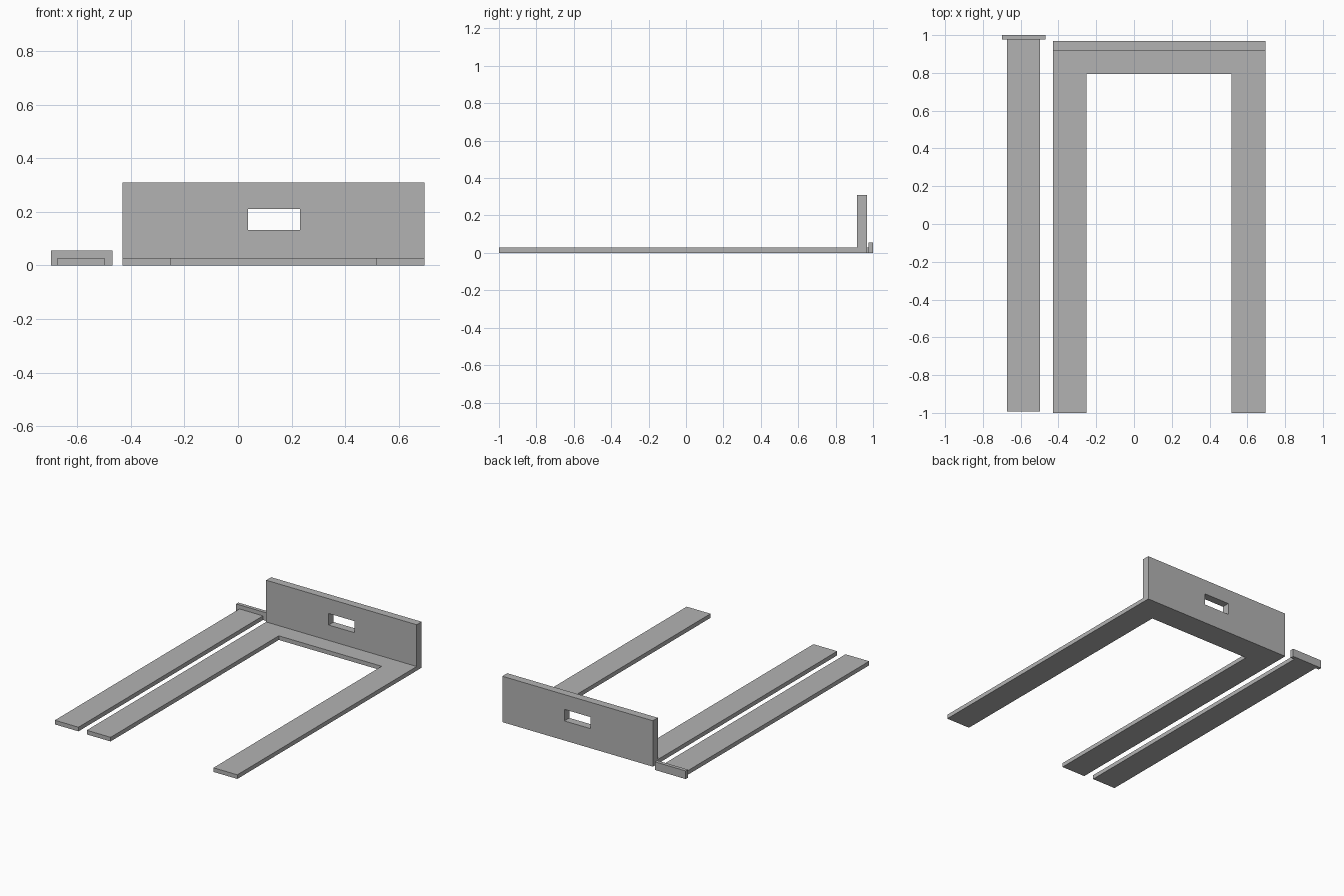
import bpy
import bmesh

old = bpy.data.objects.get("Cube")
if old:
    bpy.data.objects.remove(old, do_unlink=True)

grey = bpy.data.materials.new("plain grey")
grey.use_nodes = True
COLOUR = (0.45, 0.45, 0.45, 1)
grey.diffuse_color = COLOUR
grey.node_tree.nodes["Principled BSDF"].inputs["Base Color"].default_value = COLOUR


def plate(name, outline, z0, z1):
    """Extrude a flat outline upward from z0 to z1."""
    bm = bmesh.new()
    face = bm.faces.new([bm.verts.new((x, y, z0)) for x, y in outline])
    result = bmesh.ops.extrude_face_region(bm, geom=[face], use_keep_orig=True)
    top = [v for v in result["geom"] if isinstance(v, bmesh.types.BMVert)]
    bmesh.ops.translate(bm, verts=top, vec=(0, 0, z1 - z0))
    bmesh.ops.recalc_face_normals(bm, faces=bm.faces)
    mesh = bpy.data.meshes.new(name)
    bm.to_mesh(mesh)
    bm.free()
    mesh.materials.append(grey)
    obj = bpy.data.objects.new(name, mesh)
    bpy.context.collection.objects.link(obj)
    return obj


def box(name, x0, x1, y0, y1, z0, z1):
    return plate(name, [(x0, y0), (x1, y0), (x1, y1), (x0, y1)], z0, z1)


THICK = 0.028
LEFT, RIGHT = 0.695, -0.43
LEG = 0.178
WALL_FRONT, WALL_BACK = 0.915, 0.968

# U-shaped base: two long legs joined by a crosspiece
plate("u_base", [
    (RIGHT, -1), (RIGHT + LEG, -1), (RIGHT + LEG, 0.795),
    (LEFT - LEG, 0.795), (LEFT - LEG, -1), (LEFT, -1),
    (LEFT, WALL_FRONT), (RIGHT, WALL_FRONT)], 0, THICK)

# Upright wall with a rectangular slot cut through it
wall = box("back_wall", RIGHT, LEFT, WALL_FRONT, WALL_BACK, 0, 0.31)
cutter = box("slot_cutter", 0.037, 0.231, 0.8, 1.1, 0.132, 0.21)
cutter.hide_render = True
cutter.hide_viewport = True
cut = wall.modifiers.new("slot", "BOOLEAN")
cut.operation = "DIFFERENCE"
cut.solver = "EXACT"
cut.object = cutter

# Bake the slot, then discard the cutter
bpy.context.view_layer.update()
evaluated = wall.evaluated_get(bpy.context.evaluated_depsgraph_get())
slotted = bpy.data.meshes.new_from_object(evaluated)
wall.modifiers.clear()
wall.data = slotted
bpy.data.objects.remove(cutter, do_unlink=True)

# Separate strip with a raised end cap
box("loose_strip", -0.673, -0.497, -0.993, 0.976, 0, THICK)
box("strip_end_cap", -0.698, -0.468, 0.976, 1, 0, 0.055)
